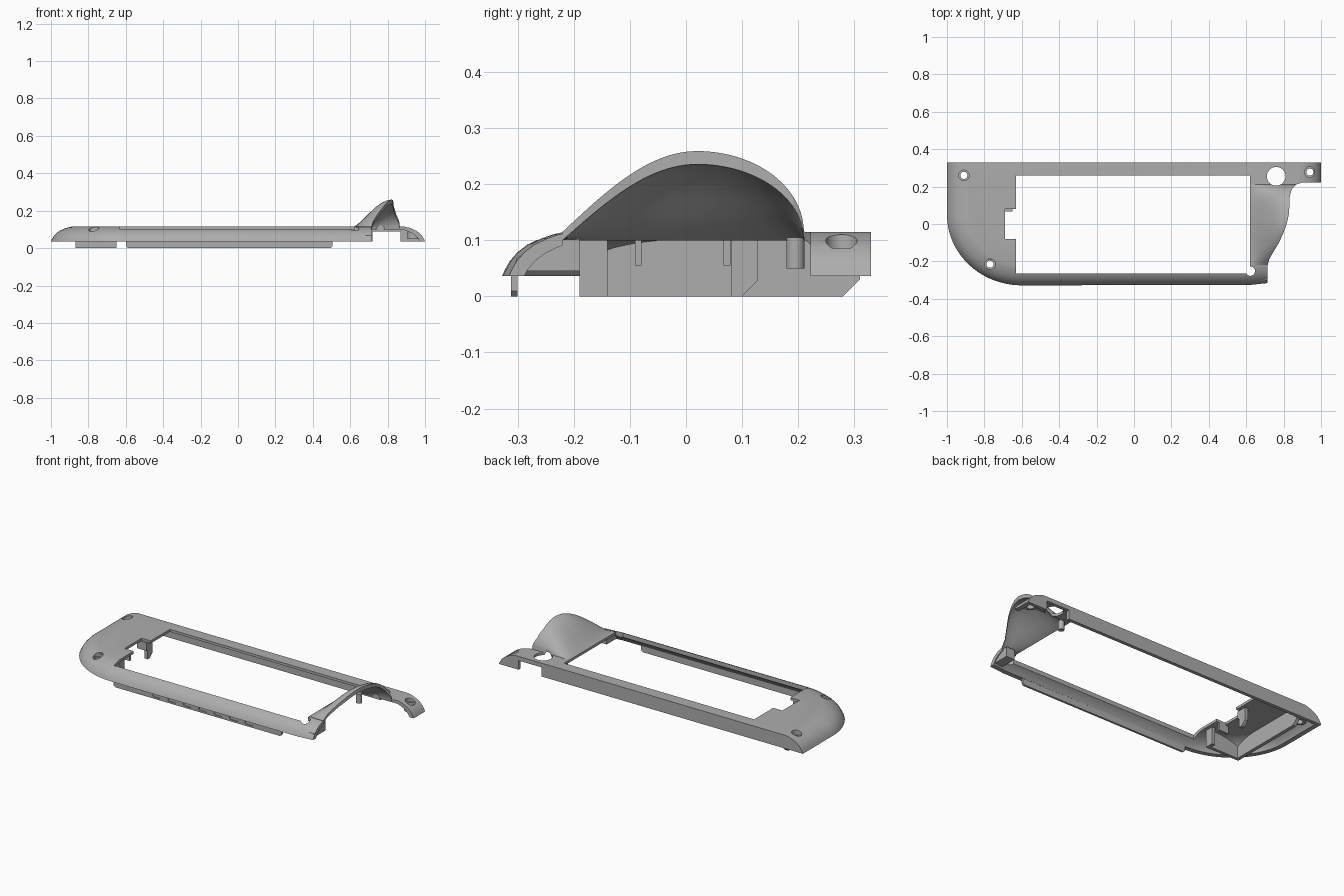
import bpy, bmesh, math

if "Cube" in bpy.data.objects:
    bpy.data.objects.remove(bpy.data.objects["Cube"], do_unlink=True)

grey = bpy.data.materials.new("plain_grey")
grey.use_nodes = True
grey.diffuse_color = (0.42, 0.42, 0.42, 1)
grey.node_tree.nodes["Principled BSDF"].inputs["Base Color"].default_value = (0.42, 0.42, 0.42, 1)


def finish(name, bm):
    bmesh.ops.recalc_face_normals(bm, faces=bm.faces)
    mesh = bpy.data.meshes.new(name)
    bm.to_mesh(mesh)
    bm.free()
    mesh.materials.append(grey)
    obj = bpy.data.objects.new(name, mesh)
    bpy.context.collection.objects.link(obj)
    return obj


def loft(name, loops):
    """Closed solid through matching loops of points."""
    bm = bmesh.new()
    rings = [[bm.verts.new(p) for p in loop] for loop in loops]
    n = len(rings[0])
    for a, b in zip(rings, rings[1:]):
        for i in range(n):
            j = (i + 1) % n
            bm.faces.new((a[i], a[j], b[j], b[i]))
    bm.faces.new(rings[0])
    bm.faces.new(rings[-1])
    return finish(name, bm)


def prism(name, pts, axis, lo, hi):
    """Extrude a flat outline along an axis."""
    place = {"x": lambda a, b, c: (c, a, b),
             "y": lambda a, b, c: (a, c, b),
             "z": lambda a, b, c: (a, b, c)}[axis]
    return loft(name, [[place(a, b, c) for a, b in pts] for c in (lo, hi)])


def box(name, x0, x1, y0, y1, z0, z1):
    return prism(name, [(x0, y0), (x1, y0), (x1, y1), (x0, y1)], "z", z0, z1)


def disc(x, y, r, n=32):
    return [(x + r * math.cos(i * math.tau / n), y + r * math.sin(i * math.tau / n)) for i in range(n)]


def activate(obj):
    bpy.ops.object.select_all(action="DESELECT")
    obj.select_set(True)
    bpy.context.view_layer.objects.active = obj


def combine(obj, tool, operation="DIFFERENCE"):
    """Apply a boolean and discard the tool."""
    mod = obj.modifiers.new("cut", "BOOLEAN")
    mod.operation, mod.object, mod.solver = operation, tool, "EXACT"
    activate(obj)
    bpy.ops.object.modifier_apply(modifier=mod.name)
    bpy.data.objects.remove(tool, do_unlink=True)


def smooth(obj):
    activate(obj)
    bpy.ops.object.shade_smooth_by_angle(angle=math.radians(32))


# Rounded rim: inset from the outline against height
RIM = [(0, .036), (.006, .049), (.014, .063), (.027, .078), (.045, .092),
       (.068, .103), (.088, .11), (.11, .115)]


def outline(d, back, z):
    pts = [(1 - d, back, z), (-1 + d, back, z)]
    for i in range(25):
        t = math.pi / 2 * i / 24
        pts.append((-.6 - (.4 - d) * math.cos(t), .05 - (.378 - d) * math.sin(t), z))
    return pts + [(.62, -.326 + d, z), (.73, -.314 + d, z), (1 - d, -.28 + d, z)]


def outer_solid(name):
    return loft(name, [outline(d, .33, z) for d, z in RIM])


# Plan curve of the scooped right end
EDGE = [(.715, -.22), (.722, -.19), (.745, -.15), (.775, -.1), (.798, -.05), (.816, 0),
        (.828, .05), (.831, .1), (.833, .15), (.845, .19), (.865, .21), (.9, .222)]


def edge_x(y):
    for (x0, y0), (x1, y1) in zip(EDGE, EDGE[1:]):
        if y0 <= y <= y1:
            return x0 + (x1 - x0) * (y - y0) / (y1 - y0)
    return EDGE[0][0]


def scoop():
    return prism("scoop", [(1.2, -.5), (.715, -.5)] + EDGE + [(1.2, .222)], "z", -.2, .5)


# Main frame: hollow shell with window, notches and scooped end
frame = outer_solid("frame")
void = [outline(.02, .31, -.1)] + [outline(d + .02, .31, z - .015) for d, z in RIM]
combine(frame, loft("void", void))
combine(frame, box("window", -.63, .62, -.265, .26, -.1, .3))
combine(frame, box("window_notch", -.69, -.6, -.08, .08, -.1, .3))
combine(frame, box("hump_gap", .615, 1.1, -.22, .2125, -.1, .3))
combine(frame, scoop())
combine(frame, box("back_notch", .72, .87, .225, .4, -.1, .09))

# Arched hump flowing from the deck up to the scooped edge
ROWS, COLS = 56, 28


def hump_z(x, y):
    if y < .02:
        rise = math.cos(math.pi / 2 * min(1, (.02 - y) / .24))
    else:
        rise = math.sqrt(max(0, 1 - ((y - .02) / .19) ** 2))
    u = min(1, max(0, (x - .62) / (edge_x(y) - .62)))
    blend = .5 * (u * u * (3 - 2 * u) + math.sin(u * math.pi / 2))
    return .115 + .144 * rise * blend


bm = bmesh.new()
grid = []
for r in range(ROWS + 1):
    # Rows bunch together towards the steep back foot
    y = -.22 + .4325 * math.sin(math.pi / 2 * r / ROWS)
    xs = [.62 + .3 * c / COLS for c in range(COLS + 1)]
    grid.append([(x, y, hump_z(x, y)) for x in xs])
top = [[bm.verts.new(p) for p in row] for row in grid]
low = [[bm.verts.new((x, y, z - .015 - .06 * (z - .115))) for x, y, z in row] for row in grid]
for r in range(ROWS):
    for c in range(COLS):
        for s in (top, low):
            bm.faces.new((s[r][c], s[r][c + 1], s[r + 1][c + 1], s[r + 1][c]))
    for c in (0, COLS):
        bm.faces.new((top[r][c], top[r + 1][c], low[r + 1][c], low[r][c]))
for c in range(COLS):
    for r in (0, ROWS):
        bm.faces.new((top[r][c], top[r][c + 1], low[r][c + 1], low[r][c]))
hump = finish("hump", bm)
combine(hump, scoop())

# Large round hole by the hump
for part in (frame, hump):
    combine(part, prism("round_hole", disc(.76, .255, .05, 48), "z", -.1, .3))

# Countersunk screw holes with bosses beneath
for i, (x, y) in enumerate([(-.91, .26), (-.77, -.215), (.94, .277)]):
    combine(frame, prism("countersink", disc(x, y, .028), "z", .085, .3))
    combine(frame, prism("bore", disc(x, y, .019), "z", -.1, .3))
    boss = prism(f"screw_boss_{i + 1}", disc(x, y, .034), "z", .05, .102)
    combine(boss, outer_solid("trim"), "INTERSECT")
    combine(boss, prism("countersink", disc(x, y, .028), "z", .085, .3))
    combine(boss, prism("bore", disc(x, y, .019), "z", -.1, .3))
    smooth(boss)
for part in (frame, hump):
    combine(part, prism("corner_hole", disc(.622, -.252, .025), "z", -.1, .3))
smooth(frame)
smooth(hump)

# Front clip rail with a row of shallow slots
rail = prism("front_rail", [(-.6, .01), (-.59, 0), (.495, 0), (.505, .01), (.505, .058), (-.6, .058)],
             "y", -.312, -.3)
for i in range(7):
    cx = -.315 + .101 * i
    slot = [(cx + (.018 if a > 0 else -.018) + a, b) for a, b in
            [(.01 * math.cos(t), .02 + .01 * math.sin(t))
             for t in [(k + .5) * math.tau / 16 for k in range(16)]]]
    combine(rail, prism("slot", slot, "y", -.4, -.307))

# Pocket walls under the left end
prism("pocket_side_wall", [(-.19, 0), (.28, 0), (.31, .03), (.31, .102), (-.1, .102), (-.19, .06)],
      "x", -.87, -.85)
prism("pocket_front_wall", [(-.87, 0), (-.65, 0), (-.65, .102), (-.78, .102), (-.87, .06)],
      "y", -.19, -.172)
box("pocket_front_tab", -.67, -.65, -.19, -.14, 0, .102)
prism("pocket_back_tab", [(.08, 0), (.1, 0), (.127, .027), (.127, .102), (.08, .102)], "x", -.67, -.65)
for name, y in (("notch_front_flange", -.085), ("notch_back_flange", .073)):
    box(name, -.71, -.65, y - .006, y + .006, .055, .102)

# Corner block and locating peg beneath the hump end
prism("corner_block", [(-.308, .045), (-.19, .045), (-.19, .102), (-.25, .1), (-.302, .068)],
      "x", .655, .71)
smooth(prism("locating_peg", disc(.66, .195, .016), "z", .05, .105))
